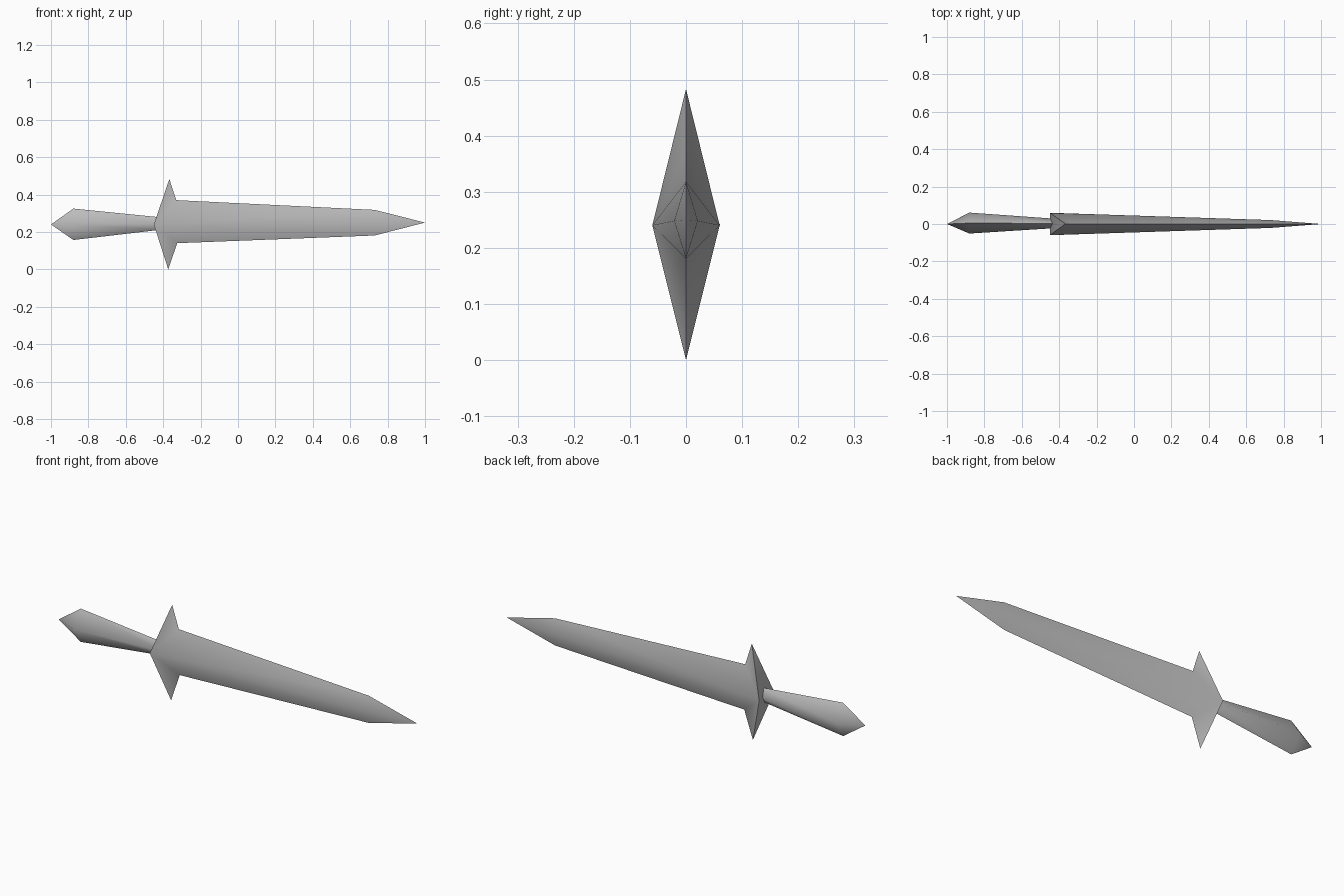
import bpy, bmesh, math

cube = bpy.data.objects.get("Cube")
if cube:
    bpy.data.objects.remove(cube, do_unlink=True)

steel = bpy.data.materials.new("grey steel")
steel.use_nodes = True
grey = (0.5, 0.5, 0.5, 1)
steel.diffuse_color = grey
steel.node_tree.nodes["Principled BSDF"].inputs["Base Color"].default_value = grey


def finish(name, bm):
    """Turn a bmesh into a smooth part that keeps its cutting edges sharp."""
    bmesh.ops.recalc_face_normals(bm, faces=bm.faces)
    mesh = bpy.data.meshes.new(name)
    bm.to_mesh(mesh)
    bm.free()
    mesh.materials.append(steel)
    obj = bpy.data.objects.new(name, mesh)
    bpy.context.collection.objects.link(obj)
    bpy.ops.object.select_all(action='DESELECT')
    obj.select_set(True)
    bpy.context.view_layer.objects.active = obj
    bpy.ops.object.shade_smooth_by_angle(angle=math.radians(80))
    return obj


# Blade with its guard: edge outline at y = 0, ridge line on both sides
bm = bmesh.new()
tip = bm.verts.new((1, 0, 0.25))
upper = [bm.verts.new((x, 0, z)) for x, z in ((-0.367, 0.483), (-0.33, 0.37), (0.73, 0.318))]
lower = [bm.verts.new((x, 0, z)) for x, z in ((-0.373, 0), (-0.325, 0.14), (0.73, 0.181))]
roots, ridges = [], []
for side in (-1, 1):
    root = bm.verts.new((-0.45, side * 0.06, 0.24))
    ridge = bm.verts.new((0.73, side * 0.021, 0.248))
    roots.append(root)
    ridges.append(ridge)
    for edge in (upper, lower):
        guard, notch, shoulder = edge
        for face in ((root, guard, notch), (root, notch, shoulder),
                     (root, shoulder, ridge), (ridge, shoulder, tip)):
            bm.faces.new(face)
# Back of the guard
for edge in (upper, lower):
    bm.faces.new((roots[0], roots[1], edge[0]))
finish("blade_and_guard", bm)

# Handle: diamond section flaring to a pointed pommel
bm = bmesh.new()


def diamond(x, half_y, half_z, z, y=0):
    return [bm.verts.new(p) for p in ((x, y + half_y, z), (x, y, z + half_z),
                                      (x, y - half_y, z), (x, y, z - half_z))]


pommel = bm.verts.new((-1, 0, 0.24))
flare = diamond(-0.88, 0.056, 0.084, 0.241, 0.005)
neck = diamond(-0.42, 0.025, 0.034, 0.245, 0.003)
for i in range(4):
    j = (i + 1) % 4
    bm.faces.new((pommel, flare[i], flare[j]))
    bm.faces.new((flare[i], neck[i], neck[j], flare[j]))
bm.faces.new(neck)
finish("handle", bm)
